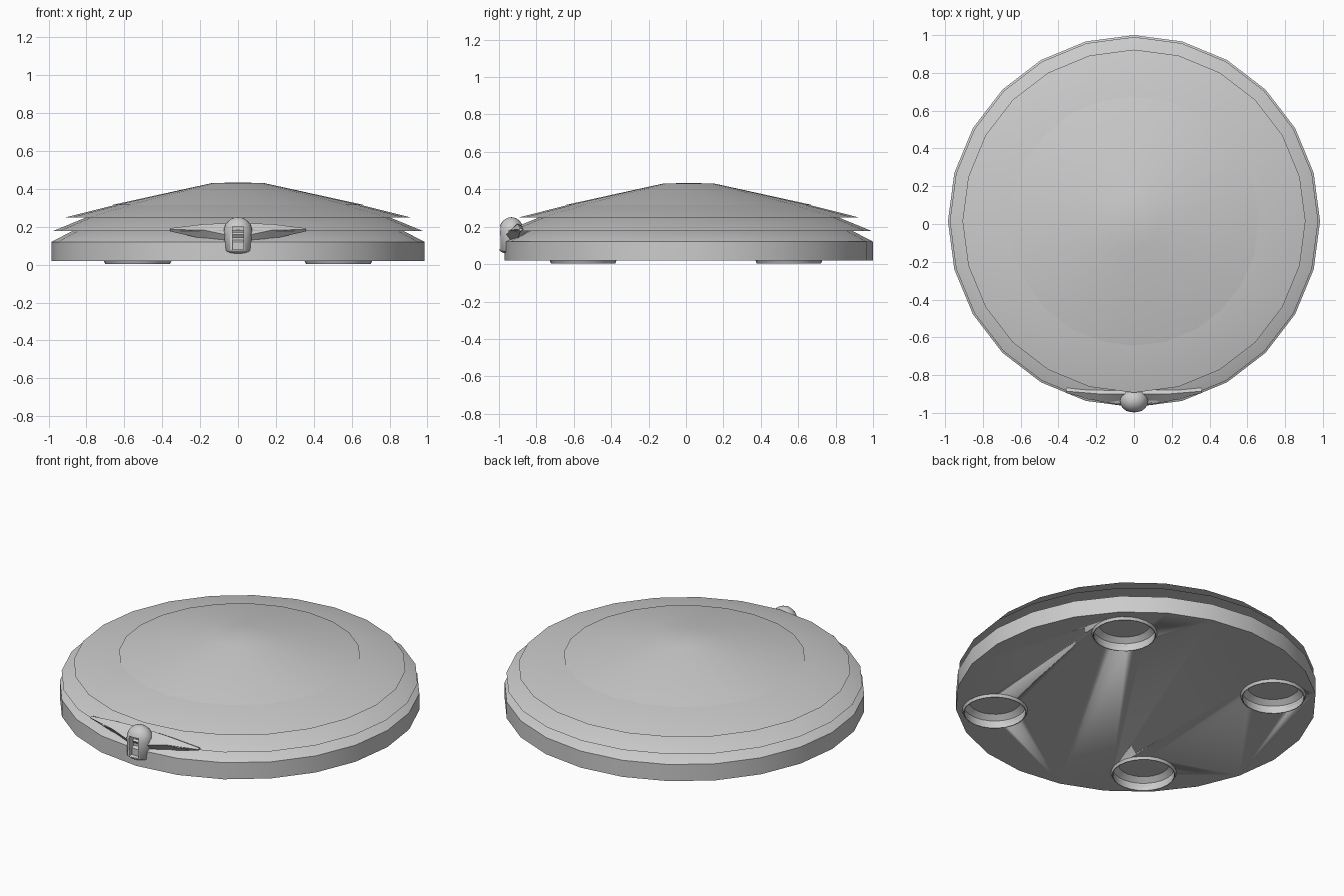
import bpy, bmesh, math
from mathutils import Matrix

cube = bpy.data.objects.get("Cube")
if cube:
    bpy.data.objects.remove(cube)

grey = bpy.data.materials.new("light grey")
grey.use_nodes = True
COLOUR = (0.6, 0.6, 0.6, 1)
grey.diffuse_color = COLOUR
grey.node_tree.nodes["Principled BSDF"].inputs["Base Color"].default_value = COLOUR
CENTRE_Y = 0.015


def finish(name, bm, angle=35):
    bmesh.ops.recalc_face_normals(bm, faces=bm.faces)
    mesh = bpy.data.meshes.new(name)
    bm.to_mesh(mesh)
    bm.free()
    mesh.materials.append(grey)
    ob = bpy.data.objects.new(name, mesh)
    bpy.context.collection.objects.link(ob)
    bpy.ops.object.select_all(action='DESELECT')
    ob.select_set(True)
    bpy.context.view_layer.objects.active = ob
    bpy.ops.object.shade_smooth_by_angle(angle=math.radians(angle))
    return ob


def loft(bm, rings, cap_start=True, cap_end=True):
    loops = [[bm.verts.new(p) for p in ring] for ring in rings]
    for a, b in zip(loops, loops[1:]):
        for i in range(len(a)):
            j = (i + 1) % len(a)
            bm.faces.new((a[i], a[j], b[j], b[i]))
    if cap_start:
        bm.faces.new(loops[0])
    if cap_end:
        bm.faces.new(loops[-1])


def circle(r, z, x=0, y=CENTRE_Y, n=24):
    return [(x + r * math.cos(math.tau * i / n), y + r * math.sin(math.tau * i / n), z)
            for i in range(n)]


def turned(name, profile, x=0, y=CENTRE_Y):
    bm = bmesh.new()
    loft(bm, [circle(r, z, x, y) for r, z in profile])
    return finish(name, bm)


def cut(target, cutter):
    cutter.hide_render = True
    mod = target.modifiers.new("cut", 'BOOLEAN')
    mod.operation = 'DIFFERENCE'
    mod.solver = 'EXACT'
    mod.object = cutter
    bpy.context.view_layer.objects.active = target
    bpy.ops.object.modifier_apply(modifier=mod.name)
    bpy.data.objects.remove(cutter)


# Round body and overlapping conical covers
body = turned("body", [(0.985, 0.02), (0.985, 0.12), (0.87, 0.18)])
turned("lower_cover", [(0.975, 0.178), (0.80, 0.25)])
turned("middle_cover", [(0.908, 0.25), (0.63, 0.32)])
turned("top_cover", [(0.66, 0.316), (0.14, 0.43), (0.02, 0.434)])

# Shallow wells in the underside, each with a thin rim
for sx in (-1, 1):
    for sy in (-1, 1):
        x, y = sx * 0.53, sy * 0.55
        cut(body, turned("well_cutter", [(0.17, -0.05), (0.17, 0.05), (0.14, 0.075)], x, y))
        bm = bmesh.new()
        loft(bm, [circle(r, z, x, y) for r, z in
                  [(0.18, 0.022), (0.172, 0.004), (0.168, 0.004), (0.168, 0.03)]], False, False)
        finish("well_rim", bm)

# Rounded front housing
bm = bmesh.new()
bmesh.ops.create_uvsphere(bm, u_segments=20, v_segments=12, radius=1,
                          matrix=Matrix.Diagonal((0.075, 0.066, 0.075, 1)))
for v in bm.verts:
    if v.co.z < -0.001:
        v.co.z = v.co.z * 0.35 - 0.095
    v.co.y += -0.934
    v.co.z += 0.176
housing = finish("housing", bm, 50)

# Recessed slot in the housing
bm = bmesh.new()
bmesh.ops.create_cube(bm, size=1, matrix=Matrix.Translation((0, -0.99, 0.14))
                      @ Matrix.Diagonal((0.06, 0.08, 0.12, 1)))
cut(housing, finish("slot_cutter", bm))

# Tapered fairing blending the housing into the body
bm = bmesh.new()
rings = []
for x, y, dy, low, high in [(-0.36, -0.885, 0.01, 0.176, 0.192), (-0.18, -0.90, 0.04, 0.135, 0.214),
                            (-0.07, -0.90, 0.06, 0.07, 0.218), (0.07, -0.90, 0.06, 0.07, 0.218),
                            (0.18, -0.90, 0.04, 0.135, 0.214), (0.36, -0.885, 0.01, 0.176, 0.192)]:
    mid = low * 0.4 + high * 0.6
    rings.append([(x, y - dy, mid), (x, y, high), (x, y + dy * 1.5, mid), (x, y, low)])
loft(bm, rings)
finish("fairing", bm, 40)
